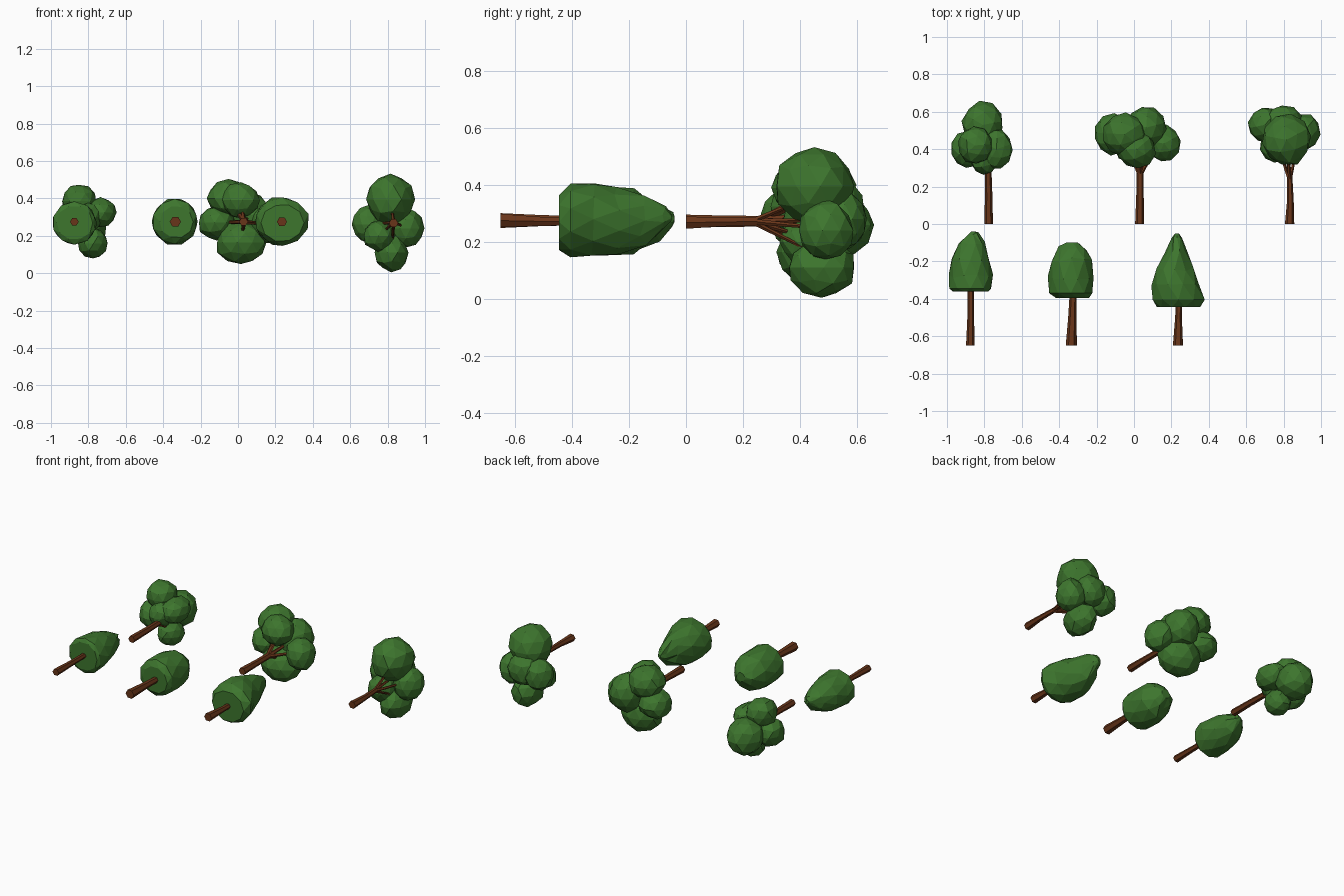
import bpy, bmesh, math, random
from mathutils import Vector

random.seed(4)


def material(name, color):
    m = bpy.data.materials.new(name)
    m.diffuse_color = color
    return m


LEAF = material("leaf_green", (0.047, 0.18, 0.027, 1))
BARK = material("bark_brown", (0.14, 0.036, 0.01, 1))


def finish(bm, name, mat):
    bmesh.ops.recalc_face_normals(bm, faces=bm.faces)
    me = bpy.data.meshes.new(name)
    bm.to_mesh(me)
    bm.free()
    me.materials.append(mat)
    ob = bpy.data.objects.new(name, me)
    bpy.context.collection.objects.link(ob)
    return ob


def loft(bm, rings):
    for a, b in zip(rings, rings[1:]):
        n = len(a)
        for i in range(n):
            bm.faces.new((a[i], a[(i + 1) % n], b[(i + 1) % n], b[i]))
    bm.faces.new(rings[0])
    bm.faces.new(rings[-1])


def limb(bm, path, sides=6):
    """Faceted tube along y through (x, y, z, radius) points."""
    rings = []
    for x, y, z, r in path:
        rings.append([bm.verts.new((x + r * math.cos(t), y, z + r * math.sin(t)))
                      for t in (math.tau * i / sides for i in range(sides))])
    loft(bm, rings)


def clump(bm, x, y, z, rx, ry, rz):
    """Irregular low-poly leaf ball."""
    vs = bmesh.ops.create_icosphere(bm, subdivisions=2, radius=1)["verts"]
    spin = random.random() * 6
    for v in vs:
        d = v.co.normalized()
        k = random.uniform(0.95, 1.06)
        c, s = math.cos(spin), math.sin(spin)
        d = Vector((d.x * c - d.y * s, d.x * s + d.y * c, d.z))
        v.co = Vector((x + d.x * rx * k, y + d.y * ry * k, z + d.z * rz * k))


def leafy_tree(name, trunk, clumps):
    bm = bmesh.new()
    limb(bm, trunk)
    x, y, z, r = trunk[-1]
    # branches fan from the trunk top into each clump
    for cx, cy, cz, *_ in clumps:
        t = 0.55
        limb(bm, [(x, y - 0.02, z, r * 0.7),
                  (x + (cx - x) * t, y + (cy - y) * 0.7, z + (cz - z) * t, r * 0.45)], 5)
    finish(bm, name + "_trunk", BARK)
    bm = bmesh.new()
    for c in clumps:
        clump(bm, *c)
    finish(bm, name + "_crown", LEAF)


def cone_tree(name, trunk, profile, sides=10):
    bm = bmesh.new()
    limb(bm, trunk)
    finish(bm, name + "_trunk", BARK)
    # crown rings: (y, x_min, x_max, z_min, z_max)
    bm = bmesh.new()
    rings = []
    for j, (y, x0, x1, z0, z1) in enumerate(profile):
        ring = []
        for i in range(sides):
            t = math.tau * (i + 0.5 * (j % 2)) / sides
            k = random.uniform(0.97, 1.04)
            ring.append(bm.verts.new((
                (x0 + x1) / 2 + (x1 - x0) / 2 * k * math.cos(t),
                y + (random.uniform(-0.012, 0.012) if 1 < j < len(profile) - 1 else 0),
                (z0 + z1) / 2 + (z1 - z0) / 2 * k * math.sin(t))))
        rings.append(ring)
    loft(bm, rings)
    bmesh.ops.triangulate(bm, faces=[f for f in bm.faces if len(f.verts) == 4])
    finish(bm, name + "_crown", LEAF)


# back row: trees with clumped crowns
leafy_tree("left_leafy_tree",
           [(-0.777, 0, 0.27, 0.023), (-0.777, 0.15, 0.27, 0.02), (-0.78, 0.29, 0.27, 0.018)],
           [(-0.808, 0.53, 0.26, 0.11, 0.125, 0.115),
            (-0.85, 0.42, 0.385, 0.095, 0.1, 0.09),
            (-0.893, 0.40, 0.26, 0.09, 0.1, 0.09),
            (-0.735, 0.40, 0.325, 0.083, 0.105, 0.08),
            (-0.775, 0.41, 0.16, 0.08, 0.09, 0.08),
            (-0.80, 0.345, 0.30, 0.075, 0.08, 0.075)])
leafy_tree("middle_leafy_tree",
           [(0.03, 0, 0.275, 0.024), (0.032, 0.15, 0.275, 0.02), (0.032, 0.28, 0.275, 0.019)],
           [(-0.05, 0.48, 0.40, 0.115, 0.115, 0.1),
            (0.015, 0.40, 0.39, 0.10, 0.10, 0.095),
            (-0.115, 0.48, 0.27, 0.10, 0.11, 0.09),
            (0.065, 0.515, 0.31, 0.105, 0.115, 0.12),
            (0.015, 0.44, 0.165, 0.135, 0.12, 0.115),
            (0.16, 0.43, 0.26, 0.09, 0.10, 0.10)])
leafy_tree("right_leafy_tree",
           [(0.832, 0, 0.268, 0.025), (0.836, 0.12, 0.27, 0.018), (0.832, 0.25, 0.272, 0.015)],
           [(0.815, 0.45, 0.395, 0.13, 0.14, 0.135),
            (0.70, 0.53, 0.26, 0.088, 0.095, 0.10),
            (0.905, 0.49, 0.24, 0.09, 0.10, 0.105),
            (0.82, 0.475, 0.11, 0.09, 0.12, 0.10),
            (0.80, 0.55, 0.28, 0.10, 0.085, 0.10),
            (0.755, 0.42, 0.20, 0.085, 0.09, 0.085)])

# front row: single-mass crowns with flat undersides
cone_tree("left_cone_tree",
          [(-0.875, -0.65, 0.275, 0.023), (-0.873, -0.5, 0.275, 0.018), (-0.873, -0.33, 0.275, 0.016)],
          [(-0.36, -0.97, -0.775, 0.18, 0.36), (-0.345, -0.99, -0.76, 0.155, 0.38),
           (-0.28, -0.99, -0.755, 0.155, 0.38), (-0.19, -0.975, -0.775, 0.17, 0.37),
           (-0.10, -0.935, -0.80, 0.20, 0.34), (-0.05, -0.89, -0.83, 0.25, 0.31),
           (-0.04, -0.87, -0.85, 0.27, 0.29)])
cone_tree("middle_cone_tree",
          [(-0.335, -0.65, 0.275, 0.03), (-0.33, -0.5, 0.275, 0.022), (-0.325, -0.37, 0.275, 0.019)],
          [(-0.395, -0.42, -0.24, 0.19, 0.36), (-0.37, -0.455, -0.22, 0.155, 0.395),
           (-0.29, -0.46, -0.22, 0.15, 0.40), (-0.19, -0.445, -0.22, 0.16, 0.39),
           (-0.13, -0.40, -0.255, 0.20, 0.35), (-0.098, -0.36, -0.30, 0.25, 0.31)])
cone_tree("right_cone_tree",
          [(0.235, -0.65, 0.275, 0.027), (0.238, -0.5, 0.272, 0.018), (0.24, -0.4, 0.272, 0.016)],
          [(-0.445, 0.125, 0.35, 0.17, 0.37), (-0.405, 0.095, 0.38, 0.147, 0.405),
           (-0.32, 0.095, 0.35, 0.15, 0.41), (-0.24, 0.115, 0.32, 0.16, 0.39),
           (-0.15, 0.165, 0.285, 0.185, 0.365), (-0.08, 0.20, 0.26, 0.24, 0.325),
           (-0.05, 0.22, 0.24, 0.275, 0.295)])
